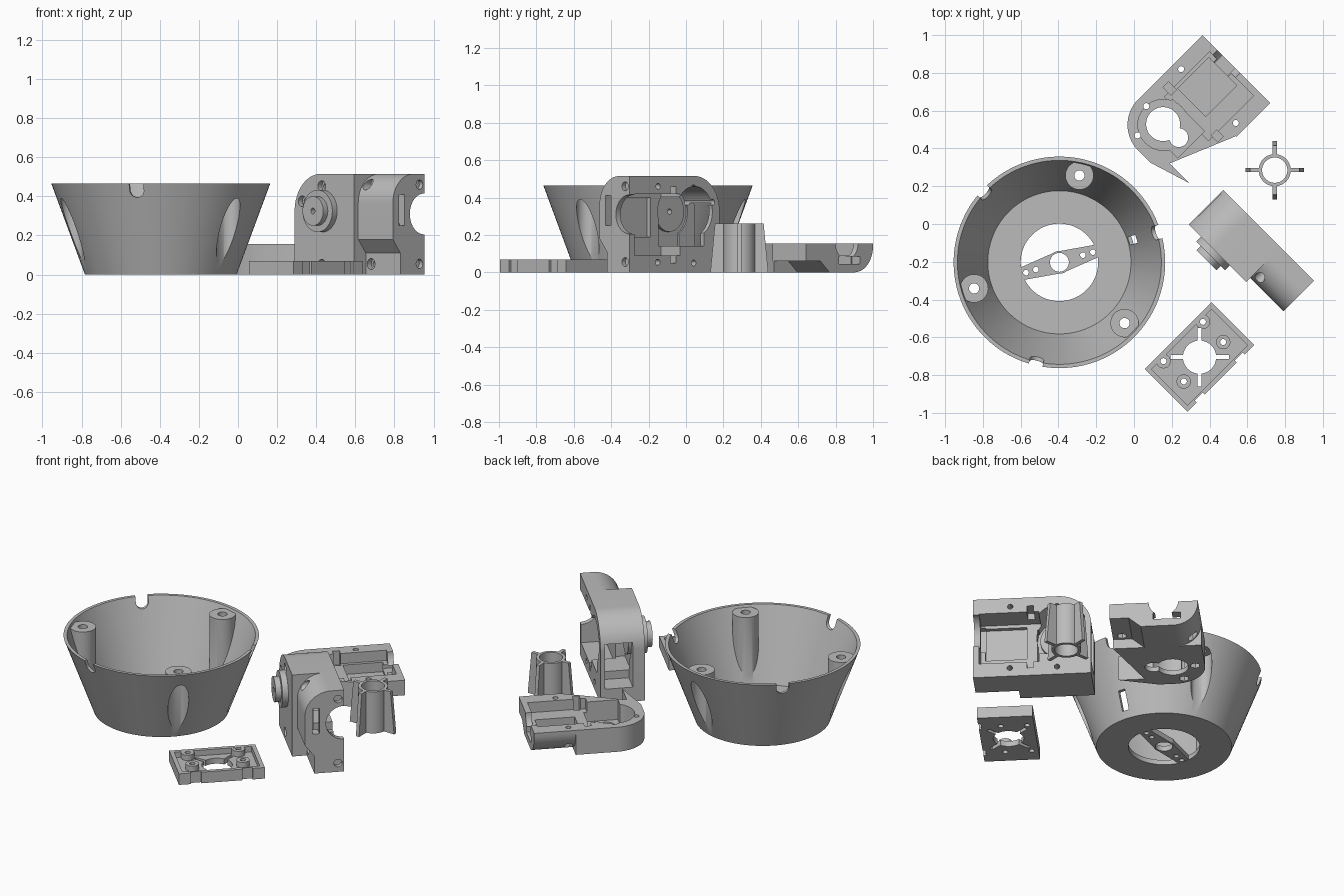
import bpy, bmesh, math
from mathutils import Matrix, Vector

if "Cube" in bpy.data.objects:
    bpy.data.objects.remove(bpy.data.objects["Cube"])

mat = bpy.data.materials.new("light_gray")
mat.diffuse_color = (0.5, 0.5, 0.5, 1)
mat.use_nodes = True
mat.node_tree.nodes["Principled BSDF"].inputs["Base Color"].default_value = mat.diffuse_color
R45 = Matrix.Rotation(math.pi / 4, 4, 'Z')


def add(name, bm):
    bmesh.ops.recalc_face_normals(bm, faces=bm.faces)
    me = bpy.data.meshes.new(name)
    bm.to_mesh(me)
    bm.free()
    me.materials.append(mat)
    ob = bpy.data.objects.new(name, me)
    bpy.context.collection.objects.link(ob)
    return ob


def prism(pts, lo, hi, axis='Z', name="piece"):
    """Extrude a 2D outline along Z (points are x,y) or X (points are y,z)."""
    place = (lambda p, h: (p[0], p[1], h)) if axis == 'Z' else (lambda p, h: (h, p[0], p[1]))
    bm = bmesh.new()
    vs = [bm.verts.new(place(p, lo)) for p in pts]
    face = bm.faces.new(vs)
    ext = bmesh.ops.extrude_face_region(bm, geom=[face])["geom"]
    d = Vector(place((0, 0), hi - lo))
    bmesh.ops.translate(bm, vec=d, verts=[v for v in ext if isinstance(v, bmesh.types.BMVert)])
    return add(name, bm)


def arc(cx, cy, r, a0, a1, n):
    return [(cx + r * math.cos(math.radians(a0 + (a1 - a0) * i / n)),
             cy + r * math.sin(math.radians(a0 + (a1 - a0) * i / n))) for i in range(n + 1)]


def cyl(cx, cy, r, lo, hi, axis='Z', n=40, name="piece"):
    return prism(arc(cx, cy, r, 0, 360, n)[:-1], lo, hi, axis, name)


def box(x0, x1, y0, y1, z0, z1):
    return prism([(x0, y0), (x1, y0), (x1, y1), (x0, y1)], z0, z1)


def boolean(ob, others, op):
    for o in others:
        m = ob.modifiers.new("b", 'BOOLEAN')
        m.operation, m.object, m.solver = op, o, 'EXACT'
        bpy.context.view_layer.objects.active = ob
        bpy.ops.object.modifier_apply(modifier=m.name)
        bpy.data.objects.remove(o)
    return ob


def cut(ob, *others):
    return boolean(ob, others, 'DIFFERENCE')


def join(ob, *others):
    return boolean(ob, others, 'UNION')


def finish(ob, mw):
    ob.data.transform(mw)
    if mw.determinant() < 0:
        ob.data.flip_normals()
    bpy.ops.object.select_all(action='DESELECT')
    ob.select_set(True)
    bpy.context.view_layer.objects.active = ob
    bpy.ops.object.shade_smooth_by_angle(angle=math.radians(30))


def lathe(profile, n, name="piece"):
    bm = bmesh.new()
    rings = [[bm.verts.new((r * math.cos(2 * math.pi * i / n), r * math.sin(2 * math.pi * i / n), z))
              for i in range(n)] for r, z in profile]
    for a, b in zip(rings, rings[1:] + rings[:1]):
        for i in range(n):
            bm.faces.new((a[i], a[i - 1], b[i - 1], b[i]))
    return add(name, bm)


def polar(r, deg):
    return r * math.cos(math.radians(deg)), r * math.sin(math.radians(deg))


# Conical bowl, built with its notch direction along local x
TOP, R0, R1 = 0.465, 0.388, 0.56
bowl = lathe([(0.205, 0), (R0, 0), (R1, TOP), (R1 - 0.02, TOP), (R0 - 0.009, 0.03), (0.205, 0.03)], 96, "bowl")
for k in range(3):  # screw posts trimmed to the cone
    px, py = polar(0.472, 60 + 120 * k)
    post = cyl(px, py, 0.075, 0.015, 0.45)
    cone = prism(arc(0, 0, R0 - 0.003, 0, 360, 96)[:-1], 0, TOP)
    for v in cone.data.vertices:
        if v.co.z > 0.1:
            v.co.x *= R1 / R0
            v.co.y *= R1 / R0
    join(bowl, boolean(post, [cone], 'INTERSECT'))
for k in range(3):  # screw wells, screw holes and rim notches
    px, py = polar(0.472, 60 + 120 * k)
    cut(bowl, cyl(px, py, 0.06, -0.1, 0.39), cyl(px, py, 0.027, 0.3, 0.6))
    notch = cyl(0, 0.432, 0.037, 0.48, 0.62, 'X')
    slot = box(0.48, 0.62, -0.037, 0.037, 0.432, 0.6)
    for o in (notch, slot):
        o.data.transform(Matrix.Rotation(math.radians(120 * k), 4, 'Z'))
    cut(bowl, notch, slot)
cut(bowl, box(0.36, 0.5, -0.022, 0.022, 0.045, 0.16))
# Tapered horn bar across the floor opening
bar = prism(arc(0.222, 0, 0.032, -80, 80, 10) + arc(0, 0, 0.06, 70, 110, 6)
            + arc(-0.222, 0, 0.032, 100, 260, 10) + arc(0, 0, 0.06, 250, 290, 6), 0.001, 0.034)
join(bowl, bar)
cut(bowl, cyl(0, 0, 0.05, -0.1, 0.2),
    *[cyl(x, 0, 0.015, -0.1, 0.2, n=16) for x in (-0.185, -0.13, 0.13, 0.185)])
finish(bowl, Matrix.Translation((-0.395, -0.203, 0)) @ Matrix.Rotation(math.radians(17), 4, 'Z'))


# Clamshell halves: local x = length, y = height, z = outer face to open face
def case_half(name, D, H, L, z0, step, r, chamfer, floor):
    c = 0.19
    start = [(0.07, 0), (0.07, 0.15)] if chamfer else [(0, 0)]
    outline = arc(c, H - c, c, 90, 180, 16) + ([(0, 0.225)] if chamfer else []) + start
    half = prism([(0.43, 0), (0.43, H)] + outline, 0, D, name=name)
    far = [(0, D), (0, z0 + step), (0.11, z0 + step), (0.18, z0)]
    far += arc(H - r, z0 + r, r, -90, 0, 12) + [(H, D)]
    join(half, prism(far, 0.42, L, 'X'))
    # motor bay, gear bay, and a raised rib
    cut(half, box(0.30, L - 0.035, 0.09, 0.42, z0 + step + 0.03, D + 0.1),
        box(0.38, L - 0.06, 0.19, 0.40, z0 + floor, D + 0.1),
        cyl(c, H - c, 0.135, floor, D + 0.1),
        box(0.12, 0.32, 0.14, 0.38, floor, D + 0.1))
    # locating pegs slots beside the bay
    cut(half, box(0.33, 0.37, 0.40, 0.46, D - 0.09, D + 0.1),
        box(0.33, 0.37, 0.05, 0.1, D - 0.09, D + 0.1))
    # cable hole and strap slot in the far end
    cut(half, cyl(0.31, D, min(0.105, D - 0.07), L - 0.1, L + 0.1, 'X'),
        box(L - 0.06, L + 0.1, 0.25, 0.41, z0 + 0.045, z0 + 0.085))
    for x, y in ((0.465, 0.46), (0.468, 0.054), (0.196, 0.452), (0.054, 0.375), (0.196, 0.05)):
        low = z0 + step if x > 0.4 else 0
        cut(half, cyl(x, y, 0.016, -0.1, D + 0.1, n=20),
            cyl(x, y, 0.028, -0.1, low + 0.03, n=6 if chamfer else 24))
    return half


# Lying half with shaft opening
lying = case_half("lying_case_half", 0.155, 0.508, 0.672, 0, 0.06, 0.14, True, 0.03)
cut(lying, cyl(0.192, 0.322, 0.09, -0.1, 0.3), cyl(0.2, 0.213, 0.05, -0.1, 0.3))
finish(lying, R45 @ Matrix.Translation((0.291, -0.057, 0)))

# Standing half with pivot disc and open near end
D = 0.258
stand = case_half("standing_case_half", D, 0.515, 0.68, 0.03, 0.055, 0.15, False, 0.06)
cut(stand, box(-0.1, 0.13, 0.09, 0.37, 0.07, D - 0.025))
for y in (0.46, 0.055):
    cut(stand, cyl(y, D - 0.035, 0.024, 0.655, 0.8, 'X', 20))
join(stand, cyl(0.2, 0.325, 0.108, -0.035, 0.08), cyl(0.2, 0.325, 0.075, -0.068, 0.08))
cut(stand, cyl(0.2, 0.325, 0.015, -0.2, 0.2, n=16))
s = math.sqrt(0.5)
frame = Matrix(((s, 0, s, 0.472 - D * s), (-s, 0, s, 0.18 - D * s), (0, 1, 0, 0), (0, 0, 0, 1)))
finish(stand, frame)

# Finned spacer tube
tube = cyl(0, 0, 0.085, 0, 0.262, n=48, name="finned_tube")
for k in range(2):
    fin = prism([(-0.155, 0), (0.155, 0), (0.13, 0.262), (-0.13, 0.262)], -0.011, 0.011, 'X')
    fin.data.transform(Matrix.Rotation(math.pi / 2 * k, 4, 'Z'))
    join(tube, fin)
cut(tube, cyl(0, 0, 0.067, -0.1, 0.4, n=48))
finish(tube, Matrix.Translation((0.745, 0.285, 0)))

# Mounting plate: tray with screw bosses and a cross-slotted hole
plate = box(-0.25, 0.25, -0.16, 0.16, 0, 0.07)
plate.name = "mounting_plate"
cut(plate, box(-0.225, 0.225, -0.135, 0.135, 0.035, 0.2))
spots = [(x, y) for x in (-0.15, 0.145) for y in (-0.032, 0.12)]
join(plate, *[cyl(x, y, 0.038, 0.01, 0.0695) for x, y in spots])
cut(plate, *[cyl(x, y, 0.016, -0.1, 0.2, n=20) for x, y in spots])
cut(plate, cyl(0, 0, 0.088, -0.1, 0.2))
for a in (45, 135):
    slot = box(-0.155, 0.155, -0.011, 0.011, -0.1, 0.2)
    slot.data.transform(Matrix.Rotation(math.radians(a), 4, 'Z'))
    cut(plate, slot)
for x in (-0.15, 0.15):
    cut(plate, box(x - 0.03, x + 0.03, -0.2, -0.145, -0.1, 0.2))
finish(plate, Matrix.Translation((0.347, -0.705, 0)) @ R45)
